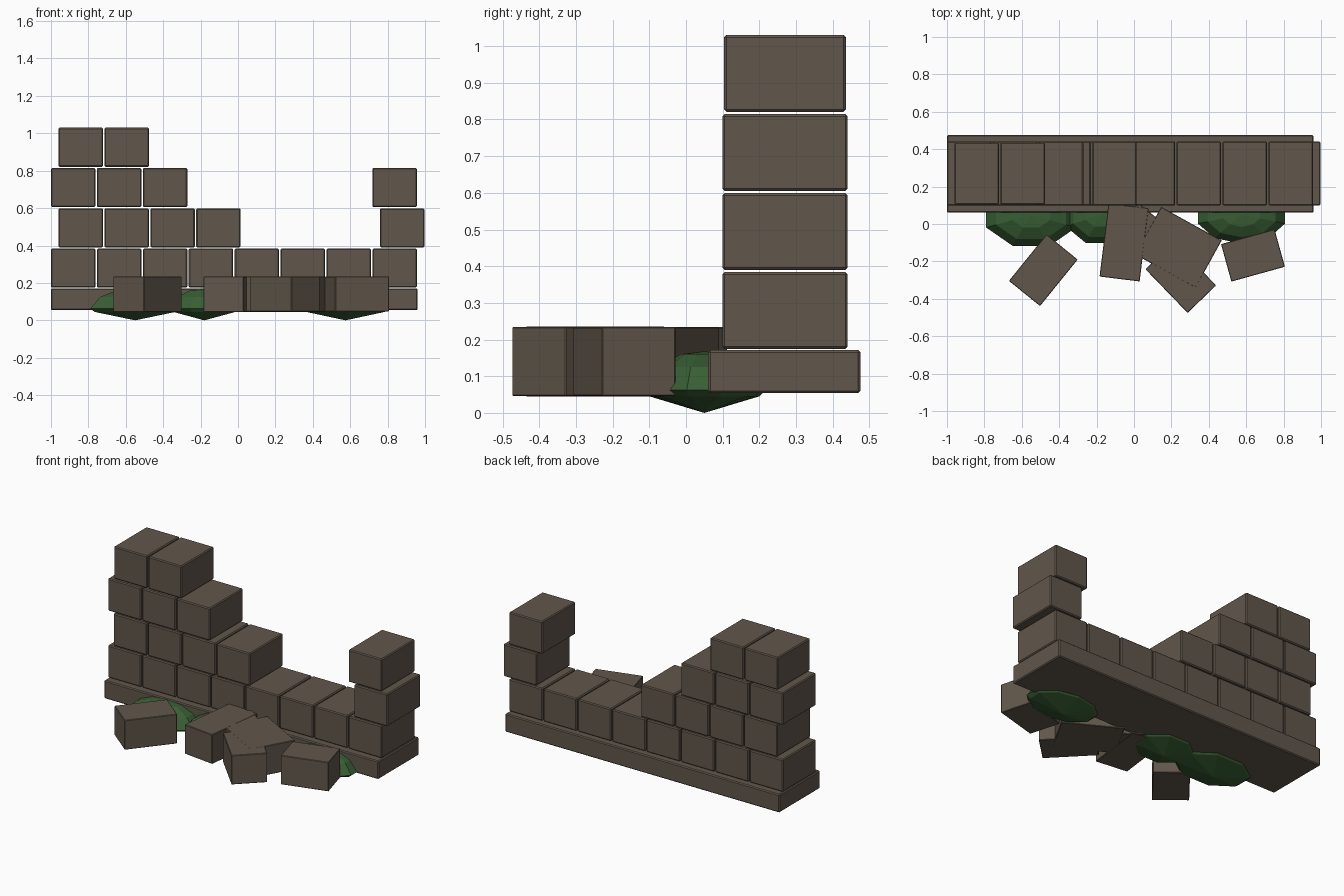
import bpy, bmesh, math
from mathutils import Matrix

if "Cube" in bpy.data.objects:
    bpy.data.objects.remove(bpy.data.objects["Cube"])


def material(name, rgb):
    m = bpy.data.materials.new(name)
    m.diffuse_color = (*rgb, 1)
    m.use_nodes = True
    m.node_tree.nodes["Principled BSDF"].inputs["Base Color"].default_value = m.diffuse_color
    return m


STONE = material("brown stone", (0.12, 0.095, 0.07))
MOSS = material("moss green", (0.04, 0.115, 0.034))


def finish(bm, name, mat):
    bmesh.ops.recalc_face_normals(bm, faces=bm.faces)
    me = bpy.data.meshes.new(name)
    bm.to_mesh(me)
    bm.free()
    me.materials.append(mat)
    ob = bpy.data.objects.new(name, me)
    bpy.context.collection.objects.link(ob)
    return ob


def block(name, centre, size, angle=0, bevel=0.006):
    bm = bmesh.new()
    bmesh.ops.create_cube(bm, size=1, matrix=Matrix.Diagonal((*size, 1)))
    bmesh.ops.bevel(bm, geom=bm.edges[:], offset=bevel, segments=1,
                    affect='EDGES', profile=0.5)
    ob = finish(bm, name, STONE)
    ob.location = centre
    ob.rotation_euler.z = math.radians(angle)
    return ob


# Footing slab under the wall
block("wall_footing", (-0.02, 0.268, 0.1125), (1.96, 0.415, 0.117))

# Staggered courses: start x and the slots that still hold a block
PITCH, ROW = 0.2455, 0.2155
courses = [
    (-1.00, range(8)),
    (-0.96, [0, 1, 2, 3, 7]),
    (-1.00, [0, 1, 2, 7]),
    (-0.96, [0, 1]),
]
for r, (x0, slots) in enumerate(courses):
    for s in slots:
        block(f"wall_block_{r + 1}_{s + 1}",
              (x0 + 0.119 + s * PITCH, 0.27, 0.279 + r * ROW),
              (0.238, 0.342 if r < 3 else 0.332, 0.209))

# Fallen blocks in front: x, y, length, width, turn
fallen = [
    (-0.485, -0.247, 0.320, 0.214, 51),
    (-0.053, -0.098, 0.216, 0.395, -7),
    (0.237, -0.125, 0.370, 0.290, -29),
    (0.250, -0.285, 0.325, 0.212, -46),
    (0.636, -0.168, 0.297, 0.208, 15.5),
    (0.030, -0.035, 0.200, 0.220, -39),
]
for i, (x, y, l, w, a) in enumerate(fallen):
    # tiny height steps keep overlapping tops from coinciding
    block(f"fallen_block_{i + 1}", (x, y, 0.14), (l, w, 0.19 - 0.0006 * i),
          a, 0.003)


# Low mossy mounds: stacked rings closed by an apex below and above
def mound(name, x, y, rx, ry, sides, turn):
    rings = [(0.90, 0.045), (1.0, 0.062), (0.78, 0.125), (0.42, 0.16)]
    bm = bmesh.new()
    loops = []
    for k, z in rings:
        loop = []
        for i in range(sides):
            a = math.tau * i / sides + turn
            loop.append(bm.verts.new((x + rx * k * math.cos(a),
                                      y + ry * k * math.sin(a), z)))
        loops.append(loop)
    low = bm.verts.new((x, y, 0.0))
    top = bm.verts.new((x, y, 0.168))
    for i in range(sides):
        j = (i + 1) % sides
        bm.faces.new((low, loops[0][j], loops[0][i]))
        bm.faces.new((top, loops[-1][i], loops[-1][j]))
        for a, b in zip(loops, loops[1:]):
            bm.faces.new((a[i], a[j], b[j], b[i]))
    return finish(bm, name, MOSS)


mound("moss_left", -0.55, 0.05, 0.26, 0.18, 8, math.pi / 8)
mound("moss_middle", -0.18, 0.05, 0.20, 0.165, 8, math.pi / 8)
mound("moss_right", 0.575, 0.05, 0.245, 0.155, 10, math.pi / 10)
